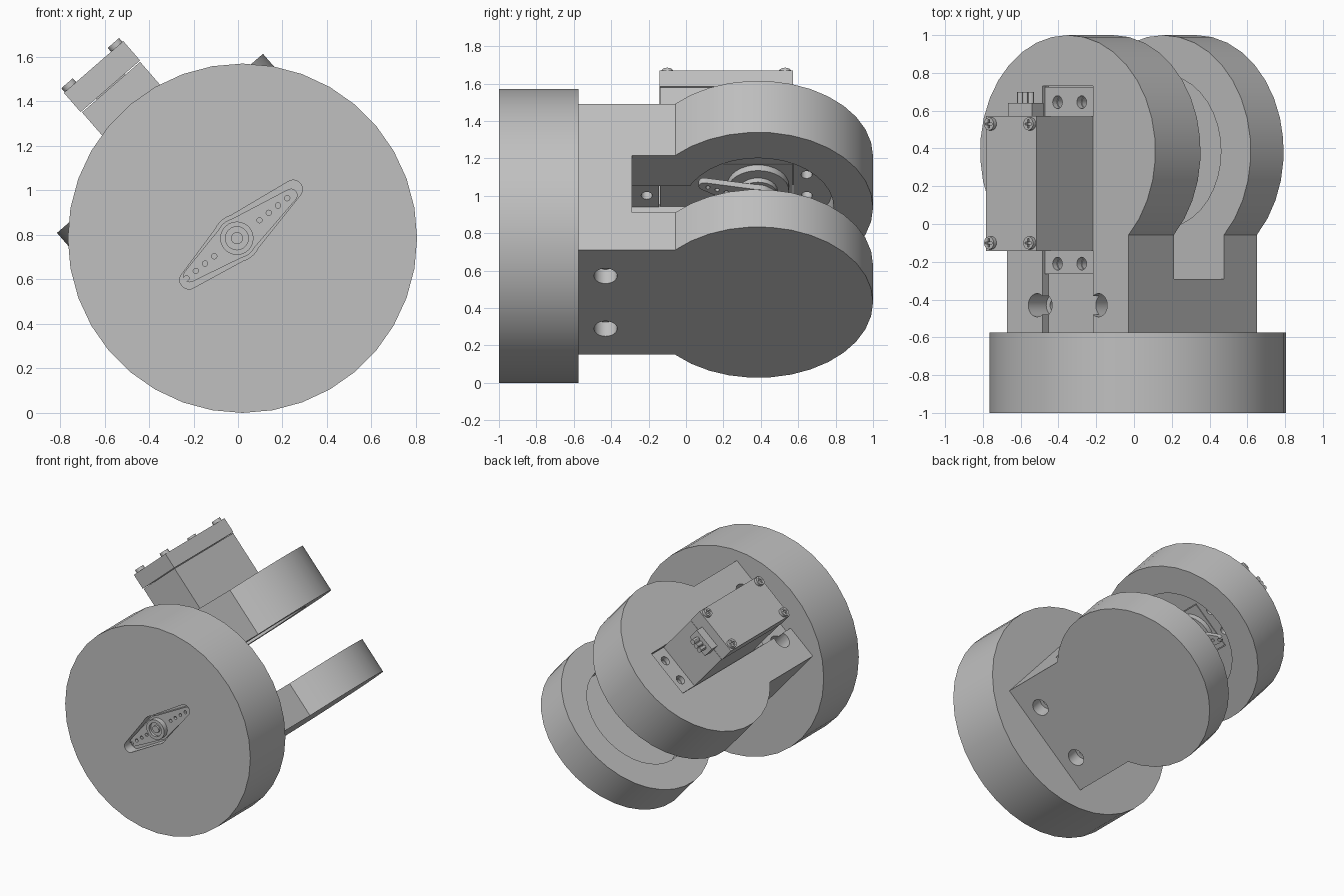
import bpy, bmesh
from math import radians, sin, cos, pi
from mathutils import Matrix

old = bpy.data.objects.get("Cube")
if old:
    bpy.data.objects.remove(old, do_unlink=True)

grey = bpy.data.materials.new("light_grey")
grey.use_nodes = True
COLOR = (0.53, 0.53, 0.53, 1)
grey.diffuse_color = COLOR
grey.node_tree.nodes["Principled BSDF"].inputs["Base Color"].default_value = COLOR

# Frames: tilted bracket, drum (local z to the front), servo end (local z to the front)
CENTRE = Matrix.Translation((0.02, 0, 0.785))
TILT = CENTRE @ Matrix.Rotation(radians(-41), 4, 'Y')
QUARTER = Matrix.Rotation(radians(90), 4, 'X')
DRUM = CENTRE @ QUARTER
END = TILT @ QUARTER


def arc(x, y, r, start, end, n):
    return [(x + r * cos(radians(start + (end - start) * i / n)),
             y + r * sin(radians(start + (end - start) * i / n))) for i in range(n + 1)]


def prism(name, pts, z0, z1, frame):
    bm = bmesh.new()
    base = bm.faces.new([bm.verts.new((x, y, z0)) for x, y in pts])
    new = bmesh.ops.extrude_face_region(bm, geom=[base])["geom"]
    bmesh.ops.translate(bm, vec=(0, 0, z1 - z0),
                        verts=[g for g in new if isinstance(g, bmesh.types.BMVert)])
    bmesh.ops.recalc_face_normals(bm, faces=bm.faces)
    bm.transform(frame)
    mesh = bpy.data.meshes.new(name)
    bm.to_mesh(mesh)
    bm.free()
    mesh.materials.append(grey)
    ob = bpy.data.objects.new(name, mesh)
    bpy.context.scene.collection.objects.link(ob)
    return ob


def box(name, x0, x1, y0, y1, z0, z1, frame=TILT):
    return prism(name, [(x0, y0), (x1, y0), (x1, y1), (x0, y1)], z0, z1, frame)


def cyl(name, x, y, r, z0, z1, frame=TILT, n=24):
    return prism(name, arc(x, y, r, 0, 360, n)[:-1], z0, z1, frame)


def combine(ob, others, op='DIFFERENCE'):
    for other in others:
        mod = ob.modifiers.new("cut", 'BOOLEAN')
        mod.operation, mod.solver, mod.object = op, 'EXACT', other
        bpy.context.view_layer.update()
        dg = bpy.context.evaluated_depsgraph_get()
        mesh = bpy.data.meshes.new_from_object(ob.evaluated_get(dg))
        ob.modifiers.clear()
        ob.data = mesh
        bpy.data.objects.remove(other, do_unlink=True)
    return ob


def horn_outline(x, y, angle, hub, tip, near, far):
    pts = (arc(far, 0, tip, -90, 90, 8) + arc(0, 0, hub, 65, 115, 5)
           + arc(-near, 0, tip, 90, 270, 8) + arc(0, 0, hub, 245, 295, 5))
    c, s = cos(radians(angle)), sin(radians(angle))
    return [(x + c * p - s * q, y + s * p + c * q) for p, q in pts]


def horn(name, x, y, angle, z0, z1, top, frame):
    ob = prism(name, horn_outline(x, y, angle, 0.09, 0.03, 0.27, 0.31), z0, z1, frame)
    c, s = cos(radians(angle)), sin(radians(angle))
    holes = [cyl("hole", x + c * d, y + s * d, 0.012, z0 - 0.1, z1 + 0.1, frame, 12)
             for k in range(4) for d in (0.13 + 0.053 * k, -0.13 - 0.053 * k)]
    combine(ob, holes)
    # Raised hub ring with a screw inside
    lo, hi = sorted((top, z0 if top > z1 else z1))
    ring = cyl(name + "_hub", x, y, 0.075, lo, hi, frame)
    combine(ring, [cyl("bore", x, y, 0.052, hi - 0.02 if top > z1 else lo - 0.02,
                       hi + 0.02 if top > z1 else lo + 0.02, frame)])
    cyl(name + "_screw", x, y, 0.027, lo + 0.005, hi - 0.005, frame, 16)


# Drum with a horn-shaped pocket in its front face
drum = cyl("drum", 0, 0, 0.785, 0.575, 1.0, DRUM, 36)
combine(drum, [prism("pocket", horn_outline(-0.025, 0, 41, 0.105, 0.042, 0.285, 0.335),
                     0.92, 1.1, DRUM)])
horn("drum_horn", -0.025, 0, 38.5, 0.915, 0.955, 0.995, DRUM)

# Fork bracket: two round-ended plates joined by a web
SHAFT_Y = 0.385
plate = arc(0, SHAFT_Y, 0.615, -46, 226, 26) + [(-0.427, -0.575), (0.427, -0.575)]
bracket = prism("fork_bracket", plate, 0.2, 0.565, TILT)
combine(bracket, [box("web", -0.427, 0.427, -0.575, -0.29, -0.3, 0.3),
                  prism("lower_plate", plate, -0.47, -0.205, TILT)], 'UNION')

TAB_HOLES = [(a, y) for a in (-0.085, 0.085) for y in (-0.21, 0.645)]
cuts = [
    cyl("upper_recess", 0, SHAFT_Y, 0.405, 0.1, 0.36, n=36),
    cyl("lower_recess", 0, SHAFT_Y, 0.405, -0.305, -0.1, n=36),
    box("cable_channel", -0.177, 0.177, -0.7, 0.73, 0.515, 0.7),
    box("body_opening", -0.178, 0.178, -0.145, 0.575, 0.1, 0.7),
    box("inner_slot", -0.177, 0.177, -0.289, 0.1, 0.1, 0.36),
]
for a in (-0.215, 0.215):
    cuts += [cyl("bore", a, -0.43, 0.035, -0.6, 0.7),
             cyl("counterbore", a, -0.43, 0.062, -0.6, -0.37),
             cyl("counterbore", a, -0.43, 0.062, 0.42, 0.7)]
cuts += [cyl("tab_bore", a, y, 0.03, 0.3, 0.6, n=16) for a, y in TAB_HOLES]
combine(bracket, cuts)

# Servo body, lid and mounting tabs
box("servo_body", -0.173, 0.173, -0.14, 0.57, 0.36, 0.9)
lid = box("servo_lid", -0.177, 0.177, -0.143, 0.573, 0.905, 1.02)
for name, y0, y1 in (("front_tab", -0.265, -0.14), ("rear_tab", 0.57, 0.725)):
    tab = box(name, -0.173, 0.173, y0, y1, 0.515, 0.55)
    combine(tab, [cyl("hole", a, y, 0.034, 0.4, 0.7, n=16)
                  for a, y in TAB_HOLES if y0 < y < y1])

# Lid screws with cross slots
for a in (-0.138, 0.138):
    for y in (-0.1, 0.53):
        screw = cyl("lid_screw", a, y, 0.034, 1.0, 1.043, n=16)
        combine(screw, [box("slot", a - 0.022, a + 0.022, y - 0.006, y + 0.006, 1.025, 1.1),
                        box("slot", a - 0.006, a + 0.006, y - 0.022, y + 0.022, 1.025, 1.1)])

# Cable outlet and three wires
box("cable_outlet", -0.085, 0.085, 0.56, 0.64, 0.86, 0.95)
for a in (-0.036, 0, 0.036):
    cyl("wire", a, 0.905, 0.018, -0.7, -0.63, END, 12)

# Servo output boss and its horn between the plates
cyl("output_boss", 0, SHAFT_Y, 0.165, 0.32, 0.37, n=32)
cyl("output_collar", 0, SHAFT_Y, 0.105, 0.29, 0.33)
horn("servo_horn", 0, SHAFT_Y, -68, 0.25, 0.285, 0.215, TILT)

# Smooth round sides, keep the edges sharp
bpy.ops.object.select_all(action='DESELECT')
for ob in bpy.context.scene.objects:
    if ob.type == 'MESH':
        ob.select_set(True)
        bpy.context.view_layer.objects.active = ob
bpy.ops.object.shade_smooth_by_angle(angle=radians(30))
